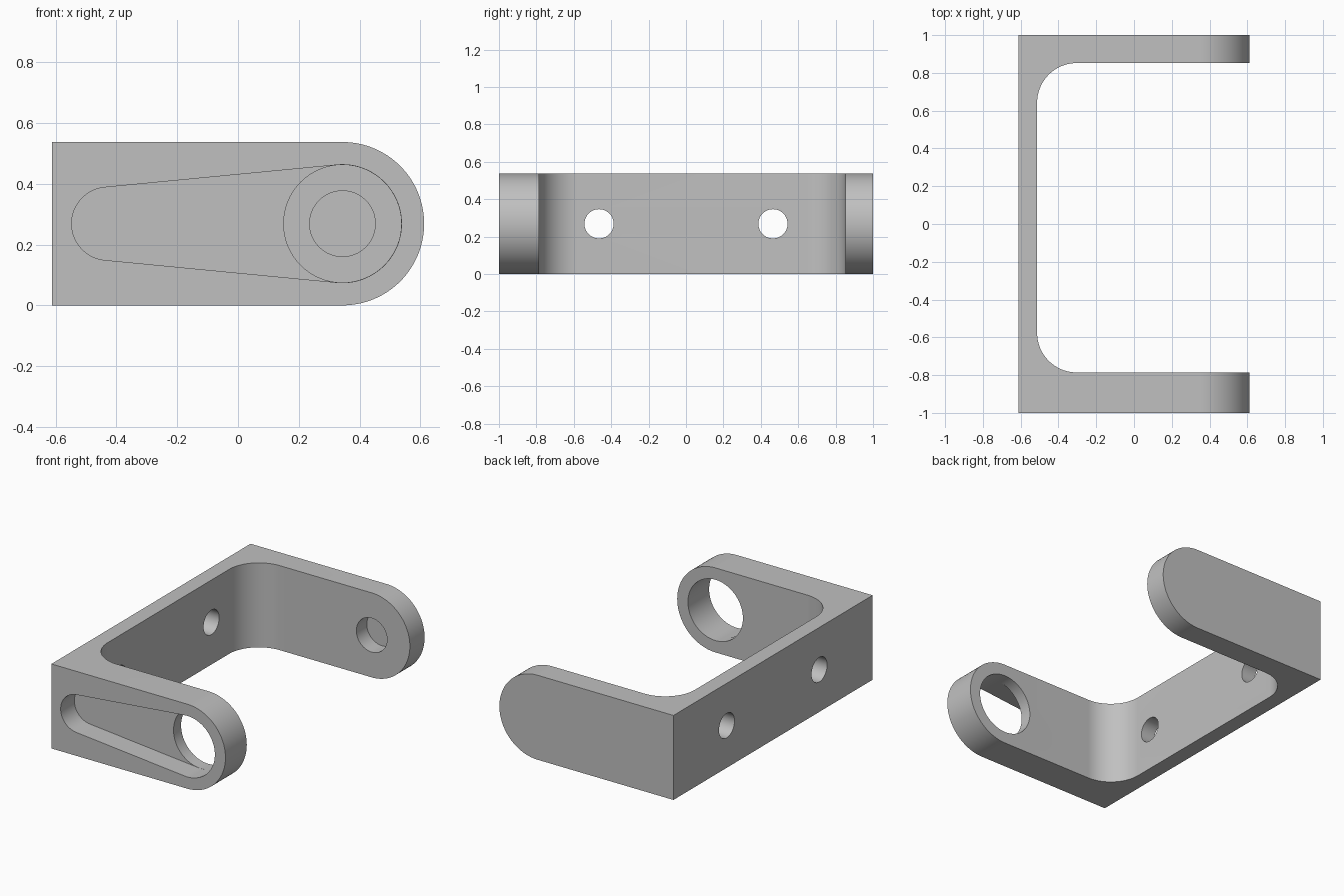
import bpy, bmesh
from math import sin, cos, asin, radians, pi

cube = bpy.data.objects.get("Cube")
if cube:
    bpy.data.objects.remove(cube, do_unlink=True)

HALF_X, HEIGHT = 0.612, 0.537
MID = HEIGHT / 2
PIVOT_X = HALF_X - MID
INNER_X, FRONT_IN, BACK_IN, FILLET = -0.513, -0.786, 0.852, 0.21

grey = bpy.data.materials.new("metal grey")
grey.use_nodes = True
colour = (0.53, 0.53, 0.53, 1)
grey.diffuse_color = colour
grey.node_tree.nodes["Principled BSDF"].inputs["Base Color"].default_value = colour


def arc(cx, cy, r, start, end, steps=40):
    """Points along an arc, angles in degrees."""
    angles = [radians(start + (end - start) * i / steps) for i in range(steps + 1)]
    return [(cx + r * cos(a), cy + r * sin(a)) for a in angles]


def circle(cx, cy, r):
    return arc(cx, cy, r, 0, 360, 64)[:-1]


def prism(name, outline, axis, low, high):
    """Extrude a flat outline along the x, y or z axis."""
    place = {"x": lambda p, d: (d, p[0], p[1]),
             "y": lambda p, d: (p[0], d, p[1]),
             "z": lambda p, d: (p[0], p[1], d)}[axis]
    bm = bmesh.new()
    ends = [[bm.verts.new(place(p, d)) for p in outline] for d in (low, high)]
    bm.faces.new(ends[0])
    bm.faces.new(ends[1])
    n = len(outline)
    for i in range(n):
        j = (i + 1) % n
        bm.faces.new((ends[0][i], ends[0][j], ends[1][j], ends[1][i]))
    bmesh.ops.recalc_face_normals(bm, faces=bm.faces)
    mesh = bpy.data.meshes.new(name)
    bm.to_mesh(mesh)
    bm.free()
    mesh.materials.append(grey)
    obj = bpy.data.objects.new(name, mesh)
    bpy.context.collection.objects.link(obj)
    return obj


def cut(target, cutter):
    """Subtract the cutter from the target and discard it."""
    cutter.hide_render = True
    mod = target.modifiers.new("cut", "BOOLEAN")
    mod.operation, mod.solver, mod.object = "DIFFERENCE", "EXACT", cutter
    bpy.context.view_layer.objects.active = target
    bpy.ops.object.modifier_apply(modifier=mod.name)
    bpy.data.objects.remove(cutter, do_unlink=True)


# Bracket body: rounded side profile
side = [(-HALF_X, HEIGHT), (-HALF_X, 0)] + arc(PIVOT_X, MID, MID, -90, 90, 64)
bracket = prism("bracket", side, "y", -1, 1)

# Open space between the two arms, with filleted inner corners
cx = INNER_X + FILLET
opening = ([(1, FRONT_IN), (1, BACK_IN)]
           + arc(cx, BACK_IN - FILLET, FILLET, 90, 180, 24)
           + arc(cx, FRONT_IN + FILLET, FILLET, 180, 270, 24))
cut(bracket, prism("opening_cutter", opening, "z", -1, 1))

# Tapered recess in the front arm
big_r, small_r, small_x = 0.194, 0.12, -0.427
tilt = 90 + asin((big_r - small_r) / (PIVOT_X - small_x)) * 180 / pi
slot = (arc(PIVOT_X, MID, big_r, -tilt, tilt, 64)
        + arc(small_x, MID, small_r, tilt, 360 - tilt))
cut(bracket, prism("slot_cutter", slot, "y", -1.2, -0.862))

# Bore through the front arm, blind socket inside the back arm
cut(bracket, prism("bore_cutter", circle(PIVOT_X, MID, big_r - 0.0006), "y", -0.92, -0.6))
cut(bracket, prism("socket_cutter", circle(PIVOT_X, MID, 0.108), "y", 0.7, BACK_IN + 0.105))

# Two mounting holes through the base plate
for y in (-0.465, 0.465):
    cut(bracket, prism("mount_cutter", circle(y, MID, 0.078), "x", -0.8, -0.4))

bpy.ops.object.select_all(action="DESELECT")
bracket.select_set(True)
bpy.context.view_layer.objects.active = bracket
bpy.ops.object.shade_smooth_by_angle(angle=radians(30))
